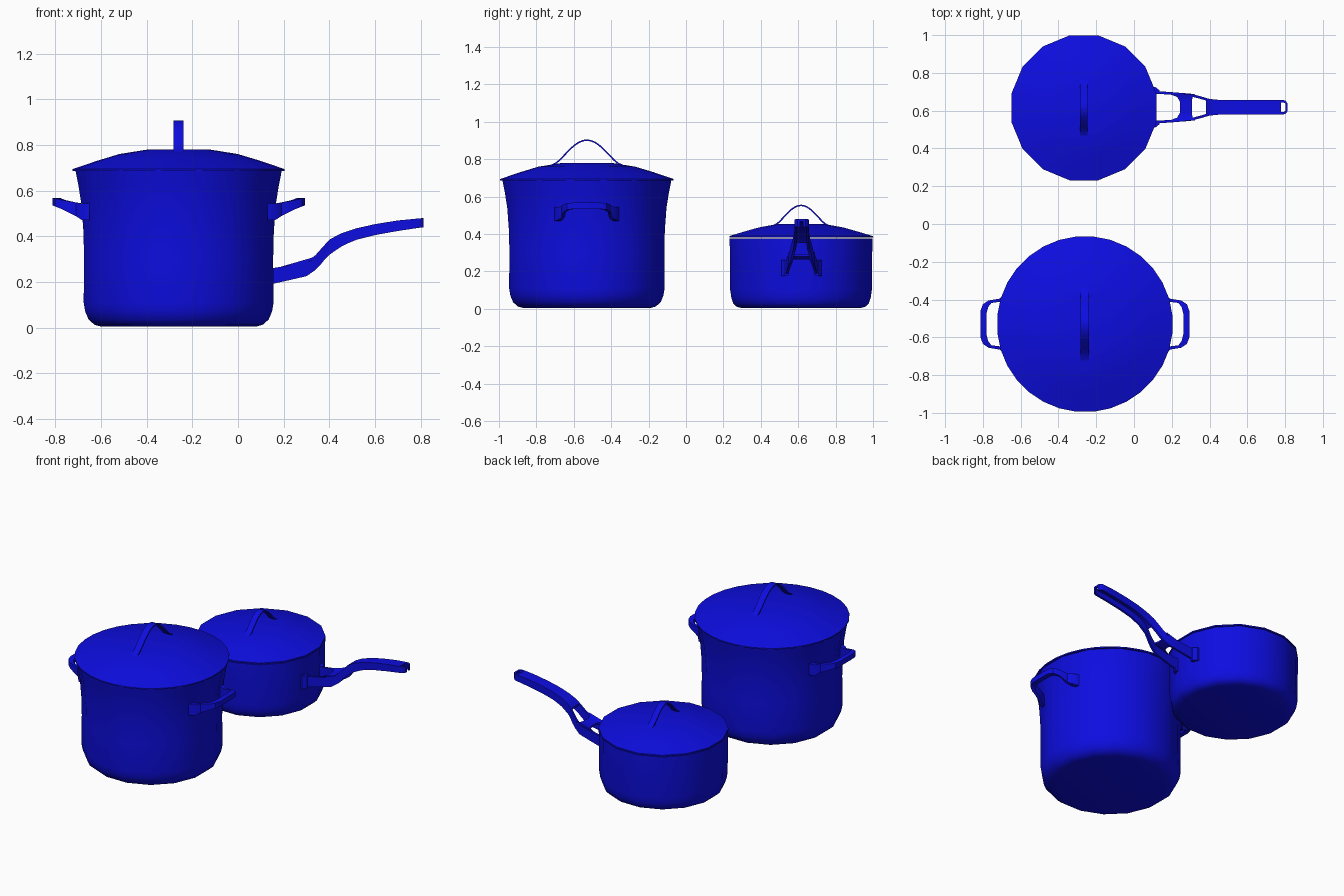
import bpy, bmesh, math
from mathutils import Vector, Matrix

if "Cube" in bpy.data.objects:
    bpy.data.objects.remove(bpy.data.objects["Cube"])

BLUE = (0.004, 0.004, 0.75, 1)
blue = bpy.data.materials.new("blue enamel")
blue.use_nodes = True
blue.diffuse_color = BLUE
blue.node_tree.nodes["Principled BSDF"].inputs["Base Color"].default_value = BLUE


def finish(name, bm, angle=35):
    bmesh.ops.remove_doubles(bm, verts=bm.verts, dist=1e-5)
    bmesh.ops.recalc_face_normals(bm, faces=bm.faces)
    mesh = bpy.data.meshes.new(name)
    bm.to_mesh(mesh)
    bm.free()
    mesh.materials.append(blue)
    mesh.shade_smooth()
    mesh.set_sharp_from_angle(angle=math.radians(angle))
    obj = bpy.data.objects.new(name, mesh)
    bpy.context.collection.objects.link(obj)
    return obj


def lathe(name, profile, centre, sides):
    """Spin a radius/height profile; a flat side faces each axis."""
    bm = bmesh.new()
    turn = Matrix.Rotation(math.pi / sides, 3, "Z")
    verts = [bm.verts.new(turn @ Vector((r, 0, z))) for r, z in profile]
    edges = [bm.edges.new(pair) for pair in zip(verts, verts[1:])]
    bmesh.ops.spin(bm, geom=verts + edges, cent=(0, 0, 0), axis=(0, 0, 1),
                   angle=math.tau, steps=sides, use_merge=True)
    bmesh.ops.translate(bm, verts=bm.verts, vec=(*centre, 0))
    return finish(name, bm)


def loft(name, sections, centre=(0, 0), angle=35):
    """Skin a row of four-cornered sections and cap both ends."""
    bm = bmesh.new()
    rows = [[bm.verts.new((x + centre[0], y + centre[1], z)) for x, y, z in s]
            for s in sections]
    for a, b in zip(rows, rows[1:]):
        for i in range(4):
            j = (i + 1) % 4
            bm.faces.new((a[i], a[j], b[j], b[i]))
    bm.faces.new(rows[0])
    bm.faces.new(rows[-1])
    return finish(name, bm, angle)


def interp(table, x):
    for (x0, a), (x1, b) in zip(table, table[1:]):
        if x <= x1:
            return a + (b - a) * max(0, (x - x0) / (x1 - x0))
    return table[-1][1]


def lid_handle(name, centre, half, width, base, height):
    """Thin arched strap with little flat feet."""
    path = [(-half - 0.025, base - 0.012), (-half, base)]
    for i in range(1, 16):
        t = i / 8 - 1
        path.append((half * t, base + height * math.cos(t * math.pi / 2) ** 1.2))
    path += [(half, base), (half + 0.025, base - 0.012)]
    sections = []
    for i, (y, z) in enumerate(path):
        p, q = path[max(i - 1, 0)], path[min(i + 1, len(path) - 1)]
        n = Vector((p[1] - q[1], q[0] - p[0])).normalized() * 0.004
        w = width / 2
        sections.append([(-w, y - n.x, z - n.y), (w, y - n.x, z - n.y),
                         (w, y + n.x, z + n.y), (-w, y + n.x, z + n.y)])
    loft(name, sections, centre)


# Tall pot
POT = (-0.26, -0.53)
lathe("pot_body", [(0, 0.004), (0.345, 0.004), (0.375, 0.012), (0.402, 0.035),
                   (0.417, 0.07), (0.424, 0.11), (0.422, 0.3), (0.425, 0.42),
                   (0.434, 0.54), (0.447, 0.62), (0.46, 0.685), (0.45, 0.685),
                   (0.41, 0.4), (0.405, 0.08), (0.36, 0.025), (0, 0.02)], POT, 16)
lathe("pot_lid", [(0, 0.779), (0.14, 0.779), (0.26, 0.76), (0.36, 0.73),
                  (0.466, 0.694), (0.466, 0.686), (0.44, 0.686), (0.25, 0.745),
                  (0, 0.765)], POT, 32)
lid_handle("pot_lid_handle", POT, 0.165, 0.044, 0.779, 0.123)

# Looped side grips: outer x,y then inner x,y, then top and bottom heights
half_grip = [(0.39, 0.172, 0.39, 0.145, 0.545, 0.47),
             (0.425, 0.162, 0.42, 0.135, 0.543, 0.472),
             (0.45, 0.135, 0.45, 0.118, 0.548, 0.488),
             (0.51, 0.125, 0.495, 0.112, 0.558, 0.518),
             (0.54, 0.105, 0.512, 0.09, 0.565, 0.53),
             (0.553, 0.07, 0.521, 0.055, 0.568, 0.535)]
grip = half_grip + [(a, -b, c, -d, t, u) for a, b, c, d, t, u in reversed(half_grip)]
for side, s in (("left", 1), ("right", -1)):
    loft(side + "_pot_grip", [[(s * a, b, t), (s * c, d, t), (s * c, d, u), (s * a, b, u)]
                              for a, b, c, d, t, u in grip], POT)

# Low saucepan
PAN = (-0.265, 0.615)
lathe("pan_body", [(0, 0.004), (0.325, 0.004), (0.352, 0.012), (0.37, 0.03),
                   (0.38, 0.06), (0.386, 0.1), (0.389, 0.376), (0.379, 0.376),
                   (0.372, 0.08), (0.34, 0.025), (0, 0.02)], PAN, 16)
lathe("pan_lid", [(0, 0.453), (0.13, 0.453), (0.23, 0.435), (0.31, 0.413),
                  (0.391, 0.389), (0.391, 0.381), (0.37, 0.381), (0.2, 0.42),
                  (0, 0.44)], PAN, 16)
lid_handle("pan_lid_handle", PAN, 0.13, 0.04, 0.453, 0.1)

# Long handle: a forked channel with two side walls and a thin top
top = [(0.1, 0.252), (0.2, 0.268), (0.3, 0.287), (0.34, 0.318), (0.4, 0.385),
       (0.45, 0.412), (0.52, 0.435), (0.6, 0.453), (0.7, 0.469), (0.815, 0.48)]
low = [(0.1, 0.18), (0.2, 0.202), (0.3, 0.225), (0.35, 0.26), (0.39, 0.312),
       (0.46, 0.36), (0.52, 0.385), (0.6, 0.405), (0.7, 0.423), (0.8, 0.438)]
wide = [(0.1, 0.087), (0.2, 0.08), (0.3, 0.072), (0.36, 0.056), (0.4, 0.044),
        (0.45, 0.039), (0.79, 0.039), (0.803, 0.034), (0.812, 0.022)]
AXIS = (0, PAN[1] + 0.003)
stations = [0.1, 0.16, 0.2, 0.25, 0.3, 0.32, 0.34, 0.36, 0.38, 0.4, 0.425, 0.45,
            0.485, 0.52, 0.56, 0.6, 0.65, 0.7, 0.75, 0.79, 0.803, 0.812]


def roof(x, y):
    return (x, y, interp(top, x))


def under(x, y):
    return (x, y, interp(top, x) - 0.012)


for side, s in (("back", 1), ("front", -1)):
    wall = []
    for x in stations:
        y, z0 = interp(wide, x), interp(low, x)
        inner = y - 0.014
        wall.append([roof(x, s * y), roof(x, s * inner), (x, s * inner, z0), (x, s * y, z0)])
    loft(side + "_handle_wall", wall, AXIS)
    # Foot flange fixed to the pan side
    loft(side + "_handle_foot",
         [[(x, s * a, 0.262), (x, s * b, 0.262), (x, s * b, 0.175), (x, s * a, 0.175)]
          for x, a, b in ((0.07, 0.07, 0.108), (0.112, 0.07, 0.108), (0.135, 0.07, 0.09))],
         AXIS)

# Curved web between the two fork openings
web = []
for y, x0, x1 in ((-0.071, 0.185, 0.325), (-0.055, 0.228, 0.31), (-0.03, 0.243, 0.306),
                  (0.03, 0.243, 0.306), (0.055, 0.228, 0.31), (0.071, 0.185, 0.325)):
    web.append([roof(x0, y), roof(x1, y), under(x1, y), under(x0, y)])
loft("handle_web", web, AXIS)


def plate(name, xs):
    rows = []
    for x in xs:
        y = interp(wide, x) - 0.004
        rows.append([roof(x, y), roof(x, -y), under(x, -y), under(x, y)])
    loft(name, rows, AXIS)


# Solid grip, then the rim beyond the hanging hole
plate("handle_top", [x for x in stations if 0.38 <= x < 0.77] + [0.778])
plate("handle_tip", [0.802, 0.807, 0.812])
